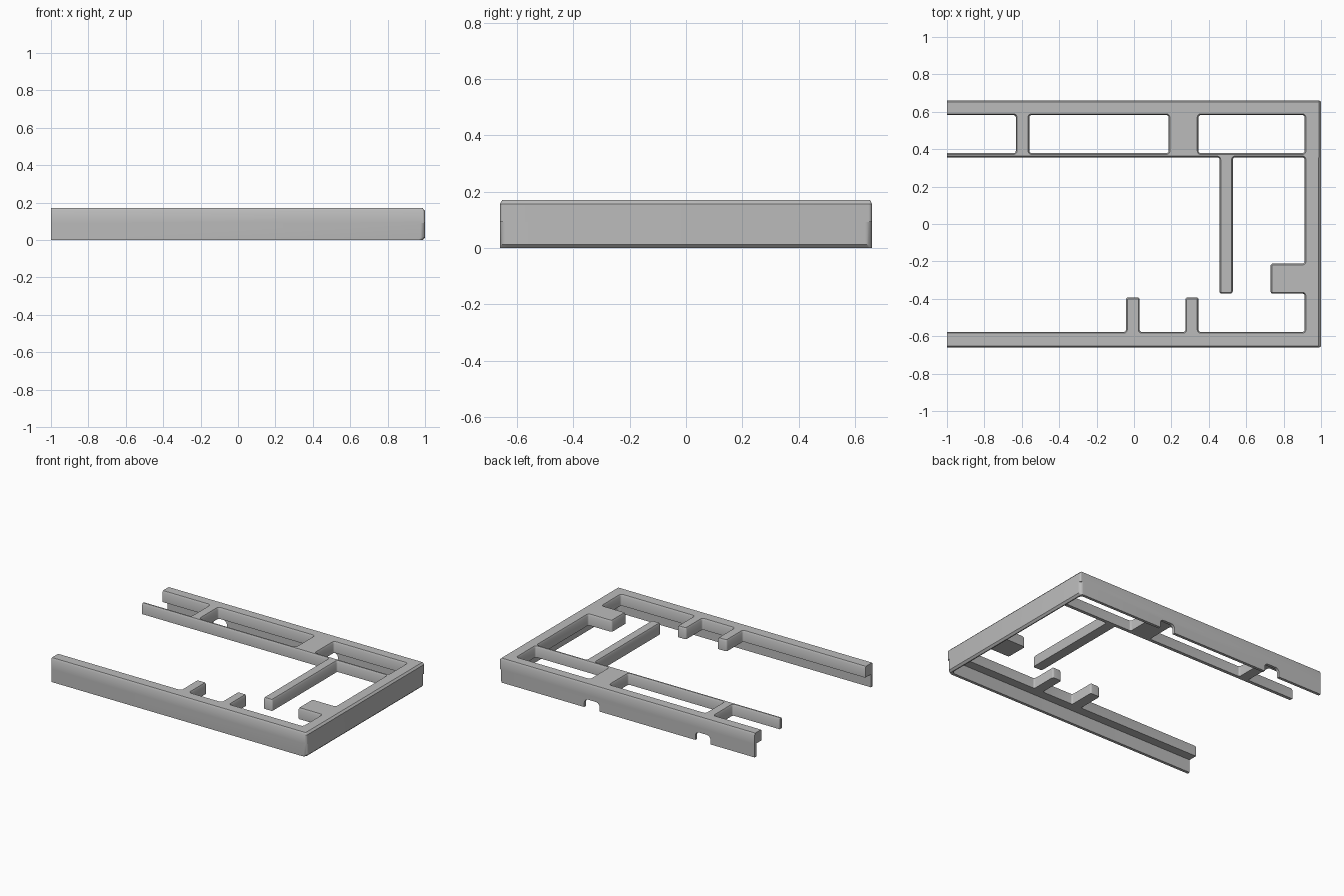
import bpy
import bmesh
import math
from mathutils import Vector

START, RIGHT, SIDE = -1.0, 1.0, 0.66      # open end, closed end, half depth
FLANGE, TOP, CHAMFER = 0.092, 0.17, 0.013

cube = bpy.data.objects.get("Cube")
if cube:
    bpy.data.objects.remove(cube, do_unlink=True)

grey = bpy.data.materials.new("plain_grey")
grey.use_nodes = True
grey.diffuse_color = (0.5, 0.5, 0.5, 1)
grey.node_tree.nodes["Principled BSDF"].inputs["Base Color"].default_value = (0.5, 0.5, 0.5, 1)


def edge_inset(a, b, outer, inner):
    """Open ends stay flat, outer and inner edges get their own chamfer."""
    if a.x == b.x == START:
        return 0
    on_outside = a.x == b.x == RIGHT or (a.y == b.y and abs(a.y) == SIDE)
    return outer if on_outside else inner


def rounded_ring(points, outer, inner, small_radius):
    """Axis-aligned outline with material on its left, inset and rounded."""
    pts = [Vector(p) for p in points]
    ring = []
    for i, p in enumerate(pts):
        before, after = pts[i - 1], pts[(i + 1) % len(pts)]
        d_in, d_out = (p - before).normalized(), (after - p).normalized()
        i_in = edge_inset(before, p, outer, inner)
        i_out = edge_inset(p, after, outer, inner)
        corner = (p + Vector((-d_in.y, d_in.x)) * i_in
                  + Vector((-d_out.y, d_out.x)) * i_out)
        if p.x == START:
            ring.append(corner)
            continue
        r = 0.045 if (p.x == RIGHT and abs(p.y) == SIDE) else small_radius
        convex = d_in.cross(d_out) > 0
        r += -i_in if convex else i_in
        u, v = -d_in, d_out
        centre = corner + (u + v) * r
        steps = 6
        for k in range(steps + 1):
            a = math.pi / 2 * k / steps
            ring.append(centre - (v * math.cos(a) + u * math.sin(a)) * r)
    return ring


def finish(obj):
    bpy.ops.object.select_all(action='DESELECT')
    obj.select_set(True)
    bpy.context.view_layer.objects.active = obj
    bpy.ops.object.shade_smooth_by_angle(angle=math.radians(30))


def mesh_object(name, bm):
    bmesh.ops.recalc_face_normals(bm, faces=bm.faces)
    mesh = bpy.data.meshes.new(name)
    bm.to_mesh(mesh)
    bm.free()
    mesh.materials.append(grey)
    obj = bpy.data.objects.new(name, mesh)
    bpy.context.collection.objects.link(obj)
    return obj


def solid(name, outlines, layers, small_radius):
    """Stack rings at (height, outer inset, inner inset) and cap both ends."""
    bm = bmesh.new()
    caps = ([], [])
    for points in outlines:
        rings = [[bm.verts.new((p.x, p.y, z))
                  for p in rounded_ring(points, outer, inner, small_radius)]
                 for z, outer, inner in layers]
        n = len(rings[0])
        for low, high in zip(rings, rings[1:]):
            for i in range(n):
                j = (i + 1) % n
                bm.faces.new((low[i], low[j], high[j], high[i]))
        for cap, ring in zip(caps, (rings[0], rings[-1])):
            cap += [bm.edges.get((ring[i - 1], ring[i])) for i in range(n)]
    for cap in caps:
        bmesh.ops.triangle_fill(bm, use_beauty=True, edges=cap, normal=(0, 0, 1))
    return mesh_object(name, bm)


def hole(x0, x1, y0, y1):
    return [(x0, y0), (x0, y1), (x1, y1), (x1, y0)]


# Top frame: rim, inner rail, ribs and tabs in one plate
frame_outline = [
    (START, -SIDE), (RIGHT, -SIDE), (RIGHT, SIDE), (START, SIDE),
    # back rim, first crossbar and inner rail
    (START, 0.582), (-0.632, 0.582), (-0.632, 0.379), (START, 0.379),
    (START, 0.356),
    # long rib
    (0.457, 0.356), (0.457, -0.372), (0.528, -0.372), (0.528, 0.356),
    # side tab
    (0.912, 0.356), (0.912, -0.212), (0.73, -0.212), (0.73, -0.372),
    (0.912, -0.372), (0.912, -0.577),
    # two front tabs
    (0.345, -0.577), (0.345, -0.393), (0.275, -0.393), (0.275, -0.577),
    (0.03, -0.577), (0.03, -0.393), (-0.043, -0.393), (-0.043, -0.577),
    (START, -0.577),
]
openings = [hole(-0.56, 0.185, 0.379, 0.582), hole(0.345, 0.912, 0.379, 0.582)]
frame = solid("top_frame", [frame_outline] + openings,
              [(FLANGE, 0, 0), (TOP - CHAMFER, 0, 0), (TOP, CHAMFER, 0.007)], 0.012)
finish(frame)

# Thin outer skirt below the rim
t = 0.02
skirt_outline = [
    (START, -SIDE), (RIGHT, -SIDE), (RIGHT, SIDE), (START, SIDE),
    (START, SIDE - t), (RIGHT - t, SIDE - t), (RIGHT - t, t - SIDE), (START, t - SIDE),
]
skirt = solid("outer_skirt", [skirt_outline],
              [(0, CHAMFER, 0), (CHAMFER, 0, 0), (FLANGE, 0, 0)], 0.025)

# Round-topped notches in the back of the skirt
for x in (0.275, -0.595):
    bm = bmesh.new()
    bmesh.ops.create_cube(bm, size=1)
    bmesh.ops.scale(bm, vec=(0.12, 0.1, 0.12), verts=bm.verts)
    bmesh.ops.translate(bm, vec=(x, SIDE, 0), verts=bm.verts)
    tops = [e for e in bm.edges
            if all(v.co.z > 0 for v in e.verts)
            and abs(e.verts[0].co.y - e.verts[1].co.y) > 0.05]
    bmesh.ops.bevel(bm, geom=tops, offset=0.03, segments=5, profile=0.5,
                    affect='EDGES')
    cutter = mesh_object("notch_cutter", bm)
    cutter.hide_render = True
    cut = skirt.modifiers.new("notch", 'BOOLEAN')
    cut.operation = 'DIFFERENCE'
    cut.solver = 'EXACT'
    cut.object = cutter
    bpy.context.view_layer.objects.active = skirt
    bpy.ops.object.modifier_apply(modifier=cut.name)
    bpy.data.objects.remove(cutter, do_unlink=True)
finish(skirt)
